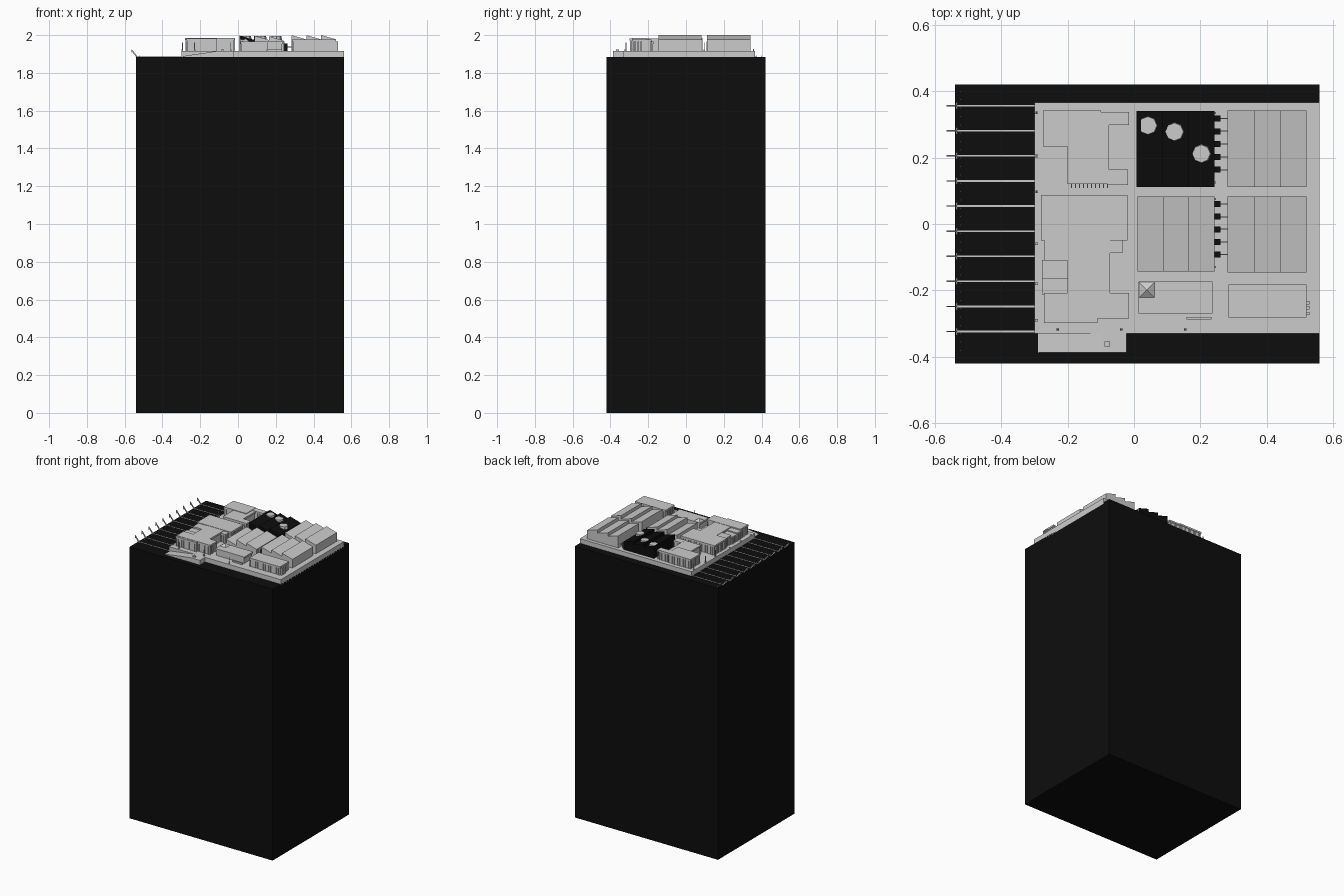
import bpy, bmesh, math

if "Cube" in bpy.data.objects:
    bpy.data.objects.remove(bpy.data.objects["Cube"])


def material(name, rgb):
    m = bpy.data.materials.new(name)
    m.diffuse_color = (*rgb, 1)
    m.use_nodes = True
    m.node_tree.nodes["Principled BSDF"].inputs["Base Color"].default_value = m.diffuse_color
    return m


BLACK = material("black", (0.004, 0.004, 0.004))
GROUND, DECK = 1.885, 1.917


def finish(name, bm, mat=None):
    bmesh.ops.recalc_face_normals(bm, faces=bm.faces)
    me = bpy.data.meshes.new(name)
    bm.to_mesh(me)
    bm.free()
    ob = bpy.data.objects.new(name, me)
    bpy.context.collection.objects.link(ob)
    if mat:
        me.materials.append(mat)
    return ob


def add_box(bm, x0, x1, y0, y1, z0, z1):
    vs = bmesh.ops.create_cube(bm, size=1)["verts"]
    for v in vs:
        v.co = (x1 if v.co.x > 0 else x0, y1 if v.co.y > 0 else y0, z1 if v.co.z > 0 else z0)


def boxes(name, specs, mat=None):
    bm = bmesh.new()
    for s in specs:
        add_box(bm, *s)
    return finish(name, bm, mat)


def prism(name, profile, y0, y1, mat=None):
    """Extrude an x-z profile along y."""
    bm = bmesh.new()
    f = bm.faces.new([bm.verts.new((x, y0, z)) for x, z in profile])
    ext = bmesh.ops.extrude_face_region(bm, geom=[f])["geom"]
    bmesh.ops.translate(bm, vec=(0, y1 - y0, 0), verts=[g for g in ext if isinstance(g, bmesh.types.BMVert)])
    return finish(name, bm, mat)


def sawtooth(name, x0, x1, y0, y1, drops=(0, 0, 0), mat=None):
    """Hall with three north-light roof teeth, each tall on its left."""
    w = (x1 - x0) / 3
    for i, d in enumerate(drops):
        a = x0 + i * w
        prism(f"{name}_bay_{i + 1}", [(a, DECK - .01), (a + w, DECK - .01), (a + w, 1.977 - d), (a, 2.0 - d)], y0, y1, mat)


def mullions(bm, x0, x1, y0, y1, z0, z1, step=.014, t=.003):
    """Window posts around a rectangular plan."""
    nx, ny = max(1, round((x1 - x0) / step)), max(1, round((y1 - y0) / step))
    pts = [(x0 + (x1 - x0) * i / nx, y) for i in range(nx + 1) for y in (y0, y1)]
    pts += [(x, y0 + (y1 - y0) * i / ny) for i in range(1, ny) for x in (x0, x1)]
    for x, y in pts:
        add_box(bm, x - t / 2, x + t / 2, y - t / 2, y + t / 2, z0, z1)


def pavilion(name, x0, x1, y0, y1, top, posts=True):
    """Inset walls, roof slab and floor band with window posts."""
    i = .005
    bm = bmesh.new()
    add_box(bm, x0 + i, x1 - i, y0 + i, y1 - i, DECK - .01, top - .004)
    add_box(bm, x0, x1, y0, y1, top - .012, top)
    if posts:
        mullions(bm, x0 + .003, x1 - .003, y0 + .003, y1 - .003, DECK - .002, top - .01)
    return finish(name, bm)


# Ground block and raised deck
boxes("ground_block", [(-.54, .56, -.42, .42, 0, GROUND)], BLACK)
boxes("deck", [(-.30, .56, -.33, .366, GROUND - .01, DECK)])
prism("entrance_ramp", [(-.29, GROUND - .002), (-.022, GROUND - .002), (-.022, DECK), (-.10, DECK), (-.29, GROUND + .004)], -.387, -.325)
boxes("ramp_planter", [(-.089, -.073, -.37, -.355, DECK - .005, DECK + .008)])

# Left buildings: joined flat-roofed blocks
H = 1.985
blocks = {
    "north_west": (-.275, -.10, .234, .342, H, True),
    "north_east": (-.105, -.015, .298, .338, H - .002, True),
    "north_core": (-.20, -.075, .12, .30, H - .004, False),
    "north_annex": (-.08, -.018, .118, .165, H - .003, True),
    "south_main": (-.28, -.02, -.05, .088, H, True),
    "south_core": (-.20, -.073, -.215, -.045, H - .002, False),
    "south_bay": (-.145, -.035, -.087, -.045, H - .006, True),
    "south_west": (-.27, -.195, -.11, -.045, H - .004, True),
    "south_low": (-.278, -.2, -.165, -.108, H - .015, True),
    "south_step": (-.278, -.2, -.212, -.165, H - .008, True),
    "south_front": (-.272, -.015, -.285, -.208, H, True),
    "south_corner": (-.272, -.11, -.298, -.28, H - .002, True),
}
for n, s in blocks.items():
    pavilion(n + "_block", *s)
# Stair screen behind the north core
boxes("screen_posts", [(-.19 + k * .012, -.187 + k * .012, .108, .12, DECK, H - .02) for k in range(10)])

# Sawtooth halls
sawtooth("hall_north_east", .282, .52, .112, .342)
sawtooth("hall_south_east", .282, .52, -.146, .083)
sawtooth("hall_south_mid", .01, .242, -.143, .083, (.02, .003, .006))
sawtooth("hall_north_dark", .007, .242, .112, .341, (.002, .004, .006), BLACK)

# Pale octagonal roof discs on the dark hall
for k, (x, y) in enumerate([(.042, .297), (.122, .278), (.203, .212)]):
    bm = bmesh.new()
    bmesh.ops.create_cone(bm, cap_ends=True, segments=8, radius1=.03, radius2=.027, depth=.02)
    bmesh.ops.translate(bm, vec=(x, y, 1.984), verts=bm.verts)
    finish(f"roof_disc_{k + 1}", bm)

# Service units between the halls, with links to the right-hand halls
ys = [.318 - k * .0385 for k in range(5)] + [.06 - k * .038 for k in range(5)]
boxes("service_units", [(.243, .261, y - .009, y + .009, DECK - .005, 1.955) for y in ys], BLACK)
boxes("service_links", [(.26, .285, y - .002, y + .002, 1.935, 1.94) for y in ys])
boxes("gutter_posts", [(.242, .247, y - .003, y + .003, DECK, 1.965) for y in (.125, .335, -.13, .075)])

# Front pavilions
pavilion("front_right_pavilion", .285, .52, -.282, -.182, 1.977)
boxes("front_right_steps", [(.52, .529, y, y + .01, DECK - .005, 1.965) for y in (-.275, -.258, -.242)])
pavilion("front_mid_pavilion", .014, .237, -.27, -.173, 1.965, False)
bm = bmesh.new()
bmesh.ops.create_cone(bm, cap_ends=True, segments=4, radius1=.035, radius2=0, depth=.018)
for v in bm.verts:
    x, y, z = v.co
    c = math.sqrt(.5)
    v.co = (.039 + (x - y) * c, -.199 + (x + y) * c, 1.973 + z)
finish("pyramid_skylight", bm)
boxes("bench", [(.158, .233, -.288, -.28, DECK - .003, DECK + .01)])

# Lamp posts round the deck edge
lamps = [(-.23, -.318), (-.038, -.318), (.155, -.318), (-.294, .097), (-.294, .205), (-.294, .335),
         (-.294, -.06), (-.294, -.18), (-.294, -.29)]
boxes("lamp_posts", [(x - .002, x + .002, y - .002, y + .002, DECK - .005, 1.962) for x, y in lamps[:6]])
boxes("lamp_bases", [(x - .004, x + .004, y - .004, y + .004, DECK - .005, DECK + .006) for x, y in lamps])

# Left jetties: ground strips, feet and leaning masts
for k in range(10):
    y = .357 - k * .0757
    boxes(f"jetty_strip_{k + 1}", [(-.535, -.30, y - .0025, y + .0025, GROUND - .002, GROUND + .002),
                                   (-.537, -.532, y - .010, y + .010, GROUND - .002, GROUND + .005)])
    prism(f"jetty_mast_{k + 1}", [(-.540, GROUND), (-.530, GROUND), (-.560, 1.922), (-.565, 1.926), (-.565, 1.90), (-.561, 1.912)],
          y - .002, y + .002)
boxes("bollards", [(-.524, -.521, y - .0015, y + .0015, GROUND - .002, GROUND + .008)
                   for y in [.40 - k * .0252 for k in range(32)]])
